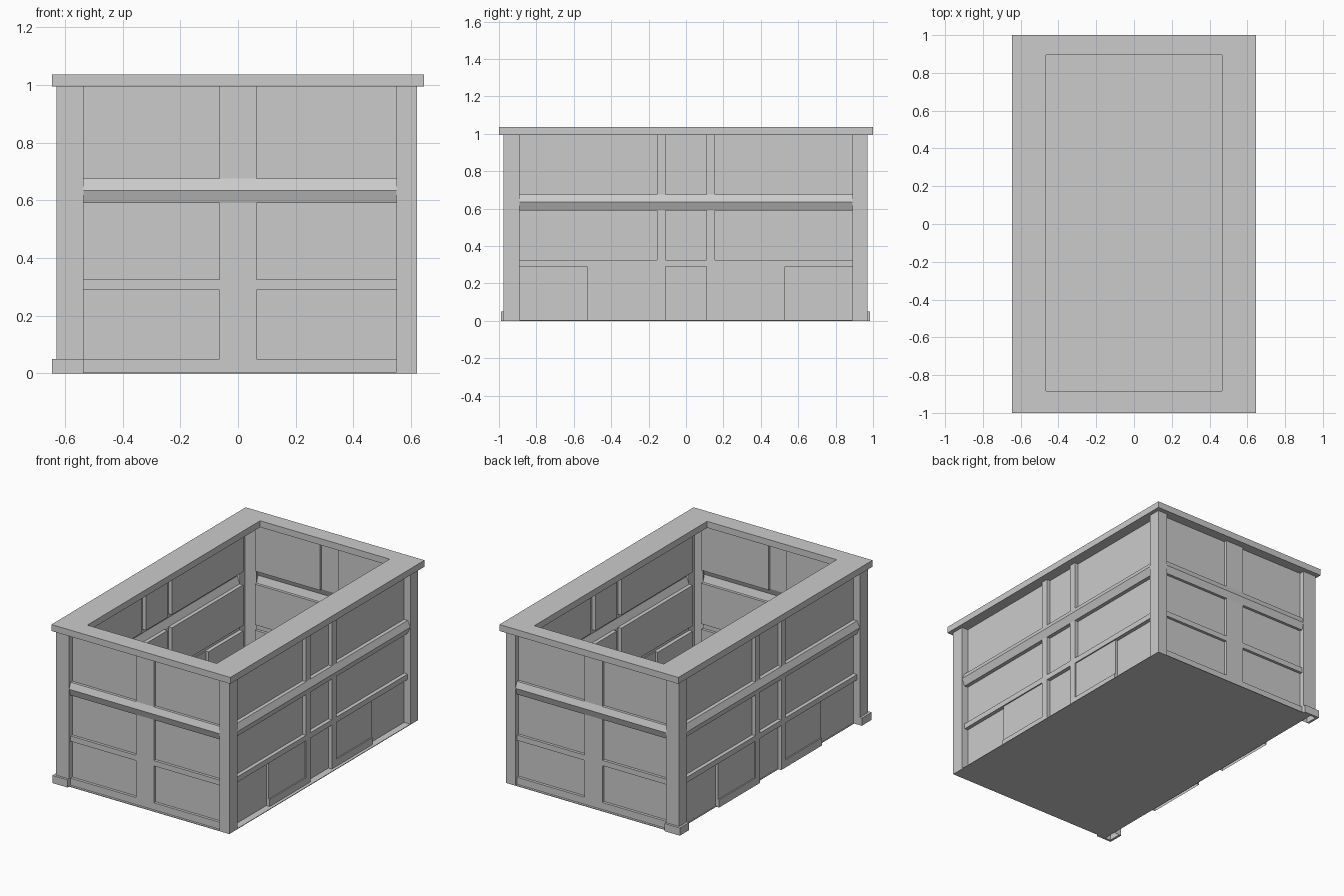
import bpy, bmesh

if "Cube" in bpy.data.objects:
    bpy.data.objects.remove(bpy.data.objects["Cube"])

X0, X1, Y0, Y1 = -0.63, 0.62, -0.975, 0.97
ZS = [0, 0.05, 0.29, 0.325, 0.59, 0.675, 1.0]
APEX = 0.635


def finish(name, bm):
    bmesh.ops.remove_doubles(bm, verts=bm.verts, dist=1e-5)
    bmesh.ops.recalc_face_normals(bm, faces=bm.faces)
    me = bpy.data.meshes.new(name)
    bm.to_mesh(me)
    bm.free()
    ob = bpy.data.objects.new(name, me)
    bpy.context.collection.objects.link(ob)
    return ob


def box(name, x0, x1, y0, y1, z0, z1):
    bm = bmesh.new()
    vs = bmesh.ops.create_cube(bm, size=1)["verts"]
    for v in vs:
        v.co = (x0 if v.co.x < 0 else x1, y0 if v.co.y < 0 else y1,
                z0 if v.co.z < 0 else z1)
    return finish(name, bm)


def pressed_wall(name, us, depth, rail, place):
    """Sheet wall pressed to a depth per cell; place maps (u, depth, z) to space."""
    bm = bmesh.new()
    n, m = len(us) - 1, len(ZS) - 1

    def quad(*pts):
        bm.faces.new([bm.verts.new(place(*p)) for p in pts])

    d = [[depth(i, j) for j in range(m)] for i in range(n)]
    for i in range(n):
        for j in range(m):
            a, b, z, w, c = us[i], us[i + 1], ZS[j], ZS[j + 1], d[i][j]
            if j == 4 and 0 < i < n - 1:
                # angled ridge in place of the flat middle rail
                quad((a, rail, z), (b, rail, z), (b, 0, APEX), (a, 0, APEX))
                quad((a, 0, APEX), (b, 0, APEX), (b, rail, w), (a, rail, w))
            else:
                quad((a, c, z), (b, c, z), (b, c, w), (a, c, w))
            # steps to neighbouring cells
            if i + 1 < n and d[i + 1][j] != c:
                e = d[i + 1][j]
                quad((b, c, z), (b, e, z), (b, e, w), (b, c, w))
            if j + 1 < m and d[i][j + 1] != c:
                e = d[i][j + 1]
                quad((a, c, w), (b, c, w), (b, e, w), (a, e, w))
    finish(name, bm)


# short end walls: two columns of panels around a centre stile
E_RAIL, E_PANEL = 0.015, 0.033


def end_depth(i, j):
    if i in (0, 4):
        return 0
    return E_RAIL if i == 2 or j in (0, 2, 4) else E_PANEL


end_us = [X0, -0.535, -0.065, 0.065, 0.55, X1]
pressed_wall("front_wall", end_us, end_depth, E_RAIL, lambda u, d, z: (u, Y0 + d, z))
pressed_wall("back_wall", end_us, end_depth, E_RAIL, lambda u, d, z: (u, Y1 - d, z))

# long side walls: twin stiles, and raised plates with a sill at the bottom
S_RAIL, S_PLATE, S_PANEL = 0.02, 0.028, 0.045


def side_depth(i, j):
    if i in (0, 8):
        return 0
    if i in (3, 5) or j in (2, 4):
        return S_RAIL
    if i in (2, 6) and j < 2:
        return S_RAIL if j == 0 else S_PLATE
    return S_PANEL


side_us = [Y0, -0.89, -0.53, -0.155, -0.11, 0.11, 0.155, 0.53, 0.89, Y1]
pressed_wall("right_wall", side_us, side_depth, S_RAIL, lambda u, d, z: (X1 - d, u, z))
pressed_wall("left_wall", side_us, side_depth, S_RAIL, lambda u, d, z: (X0 + d, u, z))

# floor plate, stopping short at the left side
box("floor", -0.59, X1, Y0, Y1, 0, 0.004)

# top rim frame, cut from a slab outline
bm = bmesh.new()
rings = []
for x0, x1, y0, y1 in ((-0.645, 0.645, -1, 1), (-0.467, 0.467, -0.885, 0.895)):
    for z in (0.995, 1.037):
        rings.append([bm.verts.new((x, y, z)) for x, y in
                      ((x0, y0), (x1, y0), (x1, y1), (x0, y1))])
for a, b in ((0, 1), (1, 3), (3, 2), (2, 0)):
    for k in range(4):
        l = (k + 1) % 4
        bm.faces.new((rings[a][k], rings[a][l], rings[b][l], rings[b][k]))
finish("top_rim", bm)

# angle-plate feet on the two left corners
for side, y, s in (("front", Y0, -1), ("back", Y1, 1)):
    lo, hi = sorted((y, y + s * 0.015))
    box(side + "_foot_end", -0.645, -0.535, lo, hi, 0, 0.05)
    lo, hi = sorted((y + s * 0.015, s * 0.89))
    box(side + "_foot_side", -0.645, X0, lo, hi, 0, 0.05)
